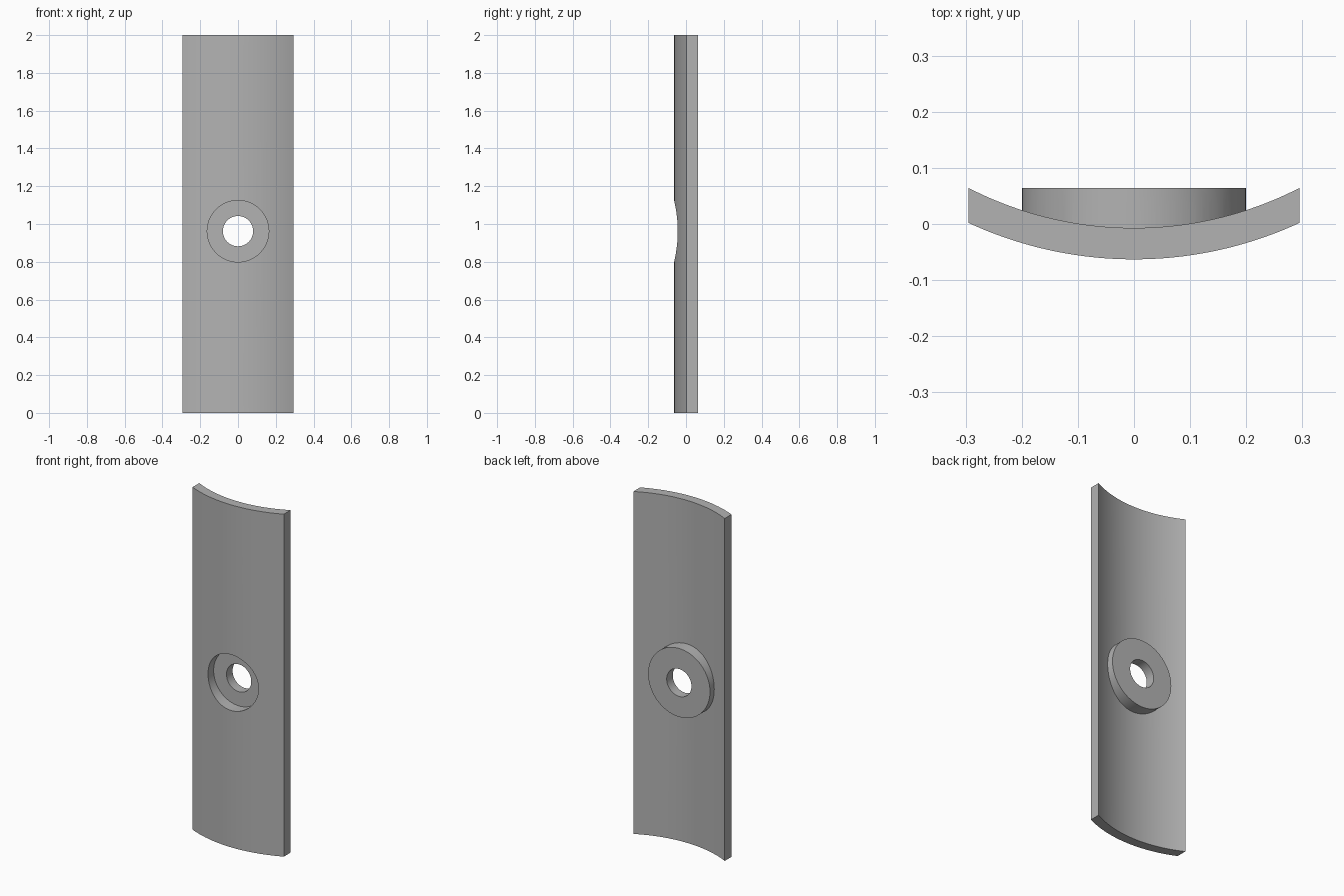
import bpy, bmesh, math

cube = bpy.data.objects.get("Cube")
if cube:
    bpy.data.objects.remove(cube, do_unlink=True)

HALF_W, HEIGHT = 0.295, 2.0
ARC_Y = 0.639               # centre of the plate's curvature
R_OUT, R_IN = 0.702, 0.646
HOLE_Z = 0.962
BACK_Y = 0.064
STEPS = 48

grey = bpy.data.materials.new("plain grey")
grey.use_nodes = True
colour = (0.45, 0.45, 0.45, 1)
grey.diffuse_color = colour
grey.node_tree.nodes["Principled BSDF"].inputs["Base Color"].default_value = colour


def arc(radius):
    """Shallow arc from left to right, ends cut square in x."""
    xs = [HALF_W * (2 * i / STEPS - 1) for i in range(STEPS + 1)]
    return [(x, ARC_Y - math.sqrt(radius ** 2 - x ** 2)) for x in xs]


def cylinder_y(name, radius, y0, y1):
    """Disc lying along y, centred on the bolt hole."""
    bpy.ops.mesh.primitive_cylinder_add(
        vertices=96, radius=radius, depth=y1 - y0,
        location=(0, (y0 + y1) / 2, HOLE_Z), rotation=(math.pi / 2, 0, 0))
    ob = bpy.context.object
    ob.name = name
    ob.data.materials.append(grey)
    return ob


def combine(target, tool, operation):
    mod = target.modifiers.new(tool.name, 'BOOLEAN')
    mod.object, mod.operation, mod.solver = tool, operation, 'EXACT'
    bpy.context.view_layer.objects.active = target
    bpy.ops.object.modifier_apply(modifier=mod.name)
    bpy.data.objects.remove(tool, do_unlink=True)


# Curved plate: arc profile extruded upward
bm = bmesh.new()
profile = arc(R_OUT) + arc(R_IN)[::-1]
face = bm.faces.new([bm.verts.new((x, y, 0)) for x, y in profile])
top = bmesh.ops.extrude_face_region(bm, geom=[face])
bmesh.ops.translate(bm, vec=(0, 0, HEIGHT),
                    verts=[g for g in top["geom"] if isinstance(g, bmesh.types.BMVert)])
bmesh.ops.recalc_face_normals(bm, faces=bm.faces)
mesh = bpy.data.meshes.new("curved_plate")
bm.to_mesh(mesh)
bm.free()
mesh.materials.append(grey)
plate = bpy.data.objects.new("curved_plate", mesh)
bpy.context.collection.objects.link(plate)

# Round boss on the back, then counterbore and through hole from the front
combine(plate, cylinder_y("boss", 0.2, -0.02, BACK_Y), 'UNION')
combine(plate, cylinder_y("counterbore", 0.163, -0.2, 0.008), 'DIFFERENCE')
combine(plate, cylinder_y("bolt_hole", 0.08, -0.2, 0.2), 'DIFFERENCE')

# Smooth curves with crisp edges
bpy.ops.object.select_all(action='DESELECT')
plate.select_set(True)
bpy.context.view_layer.objects.active = plate
bpy.ops.object.shade_smooth_by_angle(angle=math.radians(25))
